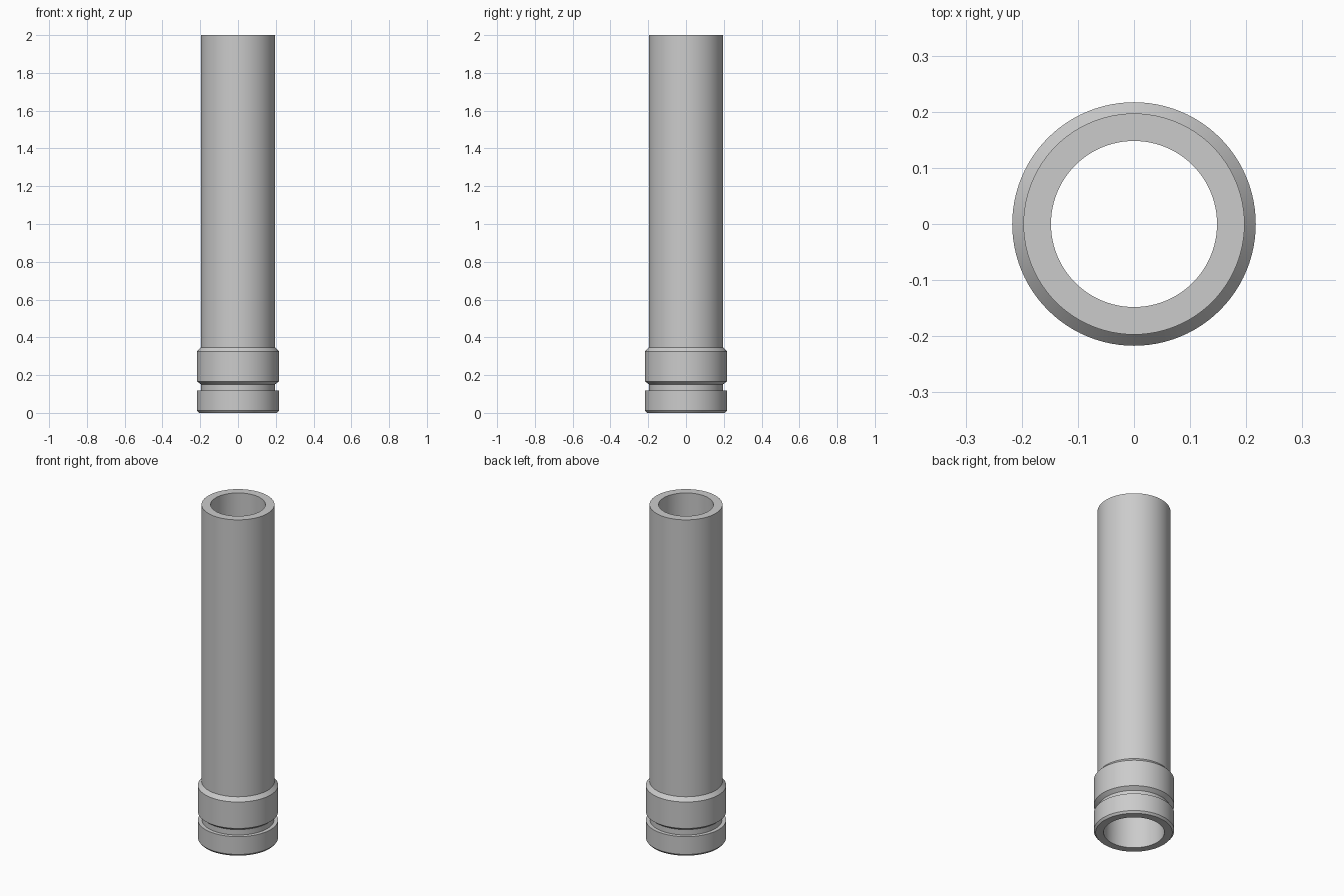
import bpy
import bmesh
import math

cube = bpy.data.objects.get("Cube")
if cube:
    bpy.data.objects.remove(cube, do_unlink=True)

SEGMENTS = 96

# Plain grey metal
grey = bpy.data.materials.new("grey_metal")
grey.use_nodes = True
colour = (0.6, 0.6, 0.6, 1.0)
grey.diffuse_color = colour
grey.node_tree.nodes["Principled BSDF"].inputs["Base Color"].default_value = colour


def lathe(name, profile):
    """Spin a closed (radius, height) outline around the z axis."""
    bm = bmesh.new()
    verts = [bm.verts.new((r, 0, z)) for r, z in profile]
    edges = [bm.edges.new((v, verts[i - 1])) for i, v in enumerate(verts)]
    bmesh.ops.spin(bm, geom=verts + edges, cent=(0, 0, 0), axis=(0, 0, 1),
                   angle=math.tau, steps=SEGMENTS, use_merge=True)
    bmesh.ops.remove_doubles(bm, verts=bm.verts, dist=0.0001)
    bmesh.ops.recalc_face_normals(bm, faces=bm.faces)
    mesh = bpy.data.meshes.new(name)
    bm.to_mesh(mesh)
    bm.free()
    mesh.materials.append(grey)
    obj = bpy.data.objects.new(name, mesh)
    bpy.context.collection.objects.link(obj)
    bpy.ops.object.select_all(action="DESELECT")
    obj.select_set(True)
    bpy.context.view_layer.objects.active = obj
    bpy.ops.object.shade_smooth_by_angle(angle=math.radians(25))
    return obj


tube, collar, groove = 0.197, 0.217, 0.195
bore_top, bore_bottom = 0.148, 0.164

# Hollow tube with a chamfered collar, a groove and a base rim
lathe("grooved_tube", [
    (bore_bottom, 0), (collar - 0.01, 0), (collar, 0.012),   # base rim
    (collar, 0.118), (groove, 0.118),                       # groove ledge
    (groove, 0.15), (collar, 0.167),                        # groove slope
    (collar, 0.325), (tube, 0.347),                         # collar shoulder
    (tube, 2), (bore_top, 2),                               # open mouth
])
